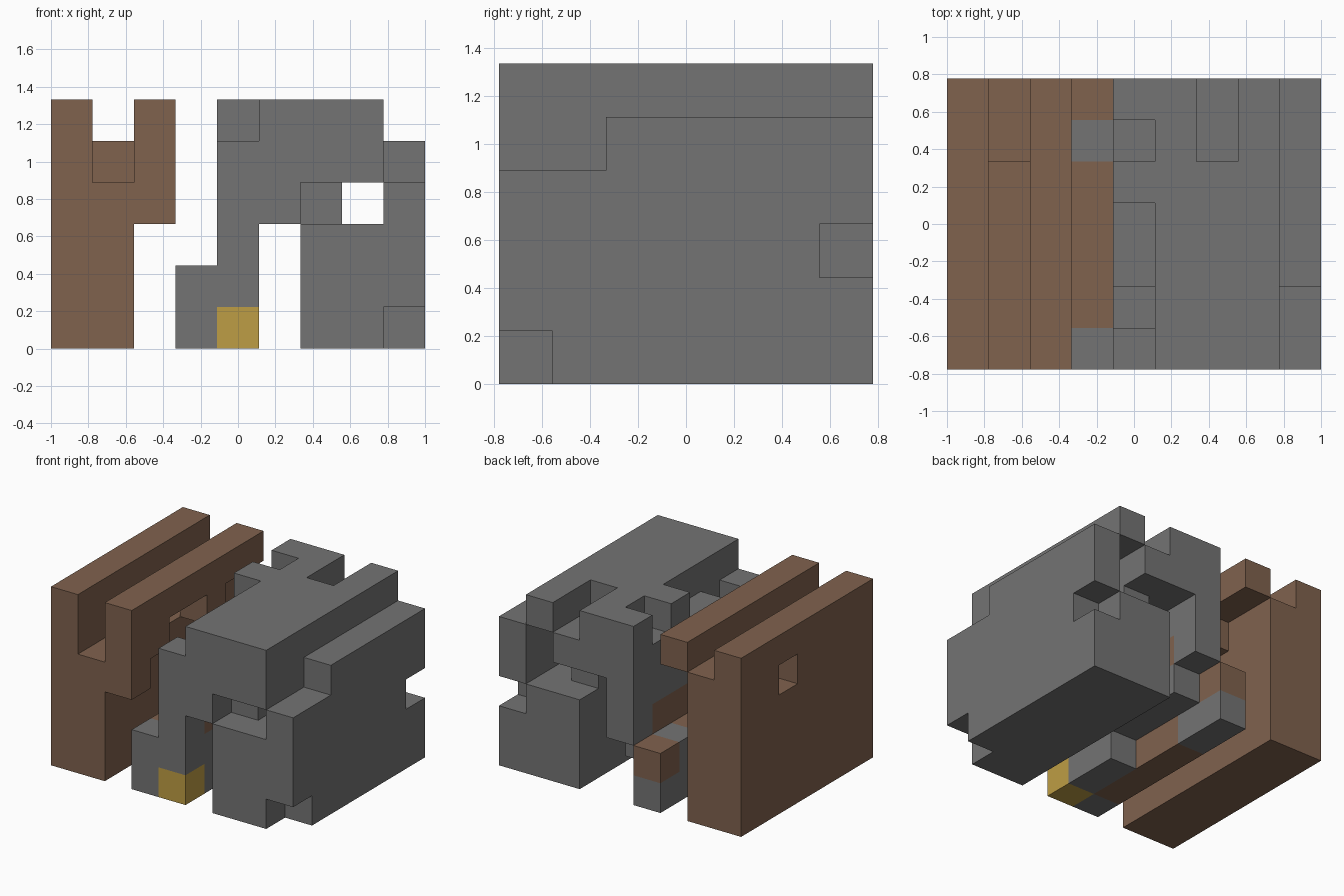
import bpy, bmesh
from mathutils import Vector
from itertools import product

cube = bpy.data.objects.get("Cube")
if cube:
    bpy.data.objects.remove(cube, do_unlink=True)

CELL = 2 / 9
ORIGIN = Vector((-1, -3.5 * CELL, 0))


def material(name, rgb):
    m = bpy.data.materials.new(name)
    m.use_nodes = True
    m.diffuse_color = (*rgb, 1)
    m.node_tree.nodes["Principled BSDF"].inputs["Base Color"].default_value = (*rgb, 1)
    return m


brown = material("brown", (.216, .122, .076))
grey = material("grey", (.174, .174, .174))
yellow = material("yellow", (.515, .337, .058))


def box(x, y, z):
    """Cells in the inclusive ranges, each given as two digits."""
    spans = [range(int(s[0]), int(s[1]) + 1) for s in (x, y, z)]
    return set(product(*spans))


parts = {}

# Left slotted panel with a window
parts["slotted_panel"] = (brown, (
    box("01", "06", "03") | box("00", "06", "45") | box("11", "56", "44")
    | box("22", "06", "55") | box("22", "00", "34") | box("22", "11", "44")
    | box("22", "44", "44")) - box("00", "44", "44"))

# Brown tongue threaded through the central web
parts["tongue"] = (brown, box("33", "14", "01") | box("33", "66", "11")
                   | box("44", "15", "22"))

# Yellow key at the front foot
parts["key"] = (yellow, box("44", "00", "00"))

# Grey foot rail beside the web
parts["foot_rail"] = (grey, box("33", "00", "01") | box("33", "56", "00")
                      | box("33", "55", "11"))

# Central web: varied heights from front to back
parts["central_web"] = (grey, (
    box("44", "00", "14") | box("44", "11", "03") | box("44", "22", "04")
    | box("44", "33", "14") | box("44", "44", "15") | box("44", "55", "14")
    | box("44", "66", "25")) - box("44", "15", "22"))

# Upper deck with rear notch
parts["upper_deck"] = (grey, box("55", "06", "45") | box("55", "03", "33")
                       | box("66", "06", "44") | box("66", "04", "55")
                       | box("77", "04", "44") | box("77", "06", "55"))

# Lower block, its post, and the notched right cheek
parts["lower_block"] = (grey, box("67", "06", "02") | box("66", "15", "33"))
parts["right_cheek"] = (grey, box("88", "16", "00") | box("88", "06", "11")
                        | box("88", "05", "22") | box("88", "06", "33")
                        | box("88", "26", "44"))

filled = set().union(*(cells for _, cells in parts.values()))


def build(name, mat, cells):
    """Skin the cells, leaving out faces hidden against any neighbour."""
    bm = bmesh.new()
    corners = {}

    def vert(p):
        if p not in corners:
            corners[p] = bm.verts.new(ORIGIN + Vector(p) * CELL)
        return corners[p]

    for cell in sorted(cells):
        for axis, side in product(range(3), (0, 1)):
            near = list(cell)
            near[axis] += 2 * side - 1
            if tuple(near) in filled:
                continue
            u, v = (axis + 1) % 3, (axis + 2) % 3
            ring = []
            for du, dv in ((0, 0), (1, 0), (1, 1), (0, 1)):
                p = list(cell)
                p[axis] += side
                p[u] += du
                p[v] += dv
                ring.append(vert(tuple(p)))
            bm.faces.new(ring if side else ring[::-1])
    mesh = bpy.data.meshes.new(name)
    bm.to_mesh(mesh)
    bm.free()
    mesh.materials.append(mat)
    bpy.context.collection.objects.link(bpy.data.objects.new(name, mesh))


for name, (mat, cells) in parts.items():
    build(name, mat, cells)
